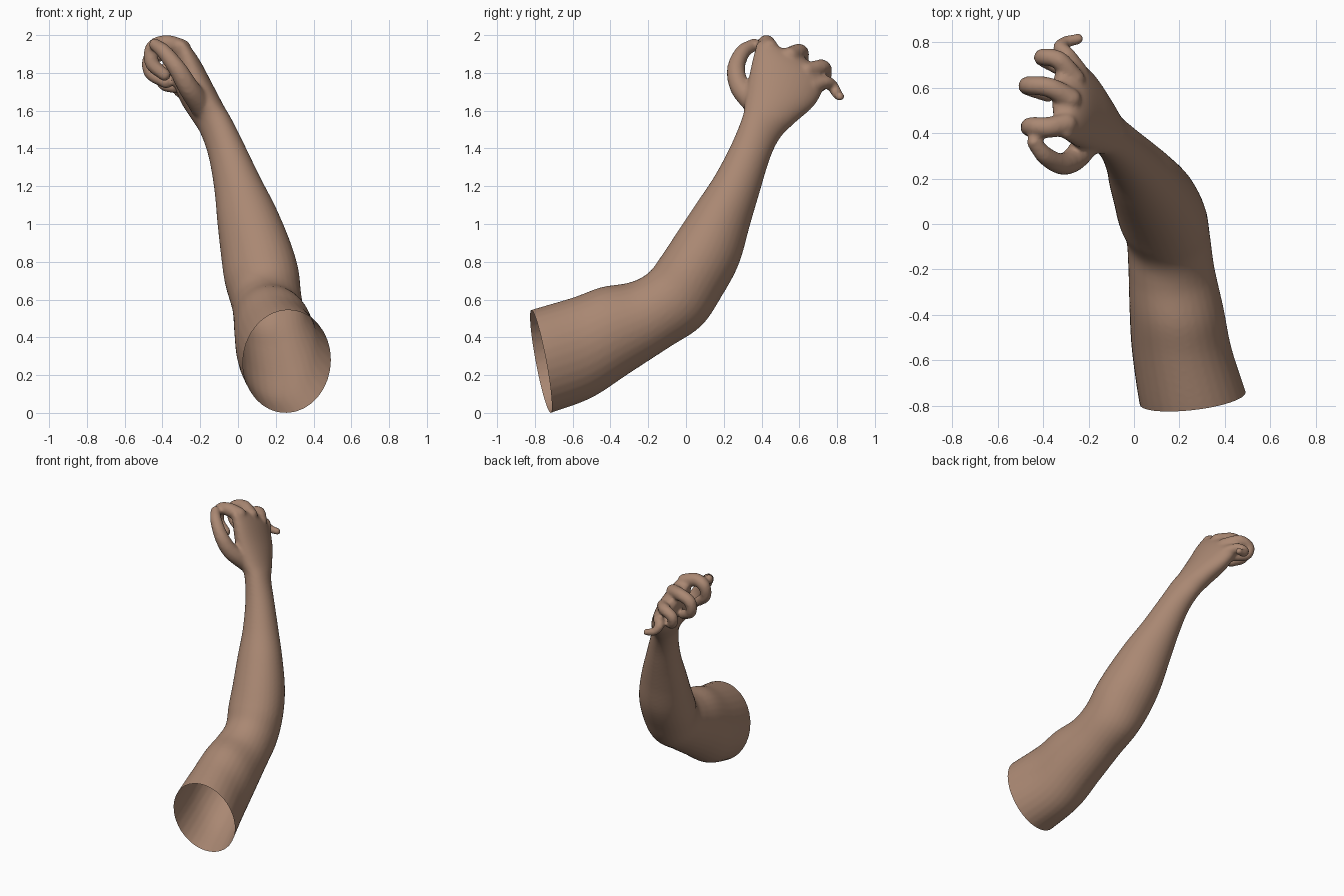
import bpy
import bmesh
import math
from mathutils import Vector, Matrix

cube = bpy.data.objects.get("Cube")
if cube:
    bpy.data.objects.remove(cube, do_unlink=True)

SIDES = 32
STEPS = 6

skin = bpy.data.materials.new("skin")
skin.use_nodes = True
skin.diffuse_color = (0.40, 0.245, 0.17, 1)
skin.node_tree.nodes["Principled BSDF"].inputs["Base Color"].default_value = skin.diffuse_color


def smooth_path(points):
    """Catmull-Rom interpolation through a list of vectors."""
    ends = [points[0] * 2 - points[1]] + points + [points[-1] * 2 - points[-2]]
    result = []
    for p, q, r, s in zip(ends, ends[1:], ends[2:], ends[3:]):
        for i in range(STEPS):
            t = i / STEPS
            result.append(q + (r - p) * t / 2
                          + (p * 2 - q * 5 + r * 4 - s) * t * t / 2
                          + (q * 3 - p - r * 3 + s) * t ** 3 / 2)
    return result + [points[-1]]


def section(left, right, upper, lower):
    """Ellipse from left and right (x, z) and upper and lower (y, z) points."""
    centre = Vector(((left[0] + right[0]) / 2, (upper[0] + lower[0]) / 2,
                     (upper[1] + lower[1]) / 2))
    across = Vector((right[0] - left[0], 0, right[1] - left[1])) / 2
    along = Vector((0, upper[0] - lower[0], upper[1] - lower[1])) / 2
    return centre, across, along


def loft(bm, sections):
    """Closed skin over elliptical sections."""
    tracks = [smooth_path(list(track)) for track in zip(*sections)]
    rings = []
    for centre, across, along in zip(*tracks):
        ring = []
        for i in range(SIDES):
            angle = math.tau * i / SIDES
            ring.append(bm.verts.new(centre + across * math.cos(angle) + along * math.sin(angle)))
        rings.append(ring)
    for first, second in zip(rings, rings[1:]):
        for i in range(SIDES):
            j = (i + 1) % SIDES
            bm.faces.new((first[i], first[j], second[j], second[i]))
    bm.faces.new(rings[0][::-1])
    bm.faces.new(rings[-1])
    bmesh.ops.recalc_face_normals(bm, faces=bm.faces[:])


def digit(bm, points, start, end):
    """Chain of overlapping balls along a bent finger."""
    path = smooth_path([Vector(p) for p in points])
    for i, point in enumerate(path):
        radius = start + (end - start) * i / (len(path) - 1)
        bmesh.ops.create_icosphere(bm, subdivisions=2, radius=radius,
                                   matrix=Matrix.Translation(point))


# Upper arm, elbow, forearm, wrist and palm
sections = [section(*row) for row in (
    ((.02, .27), (.50, .27), (-.82, .545), (-.715, 0)),
    ((-.01, .34), (.43, .34), (-.60, .61), (-.50, .08)),
    ((-.02, .44), (.395, .44), (-.45, .665), (-.30, .21)),
    ((-.025, .51), (.355, .51), (-.30, .69), (-.10, .34)),
    ((-.035, .58), (.335, .62), (-.20, .74), (.08, .46)),
    ((-.07, .69), (.32, .75), (-.13, .83), (.19, .62)),
    ((-.09, .83), (.275, .90), (-.05, .95), (.28, .79)),
    ((-.11, 1.01), (.20, 1.08), (.05, 1.10), (.34, 1.0)),
    ((-.125, 1.18), (.12, 1.24), (.15, 1.25), (.39, 1.17)),
    ((-.155, 1.35), (.035, 1.41), (.24, 1.42), (.445, 1.35)),
    ((-.20, 1.49), (-.03, 1.54), (.30, 1.57), (.50, 1.46)),
    ((-.25, 1.57), (-.07, 1.61), (.31, 1.64), (.58, 1.54)),
    ((-.31, 1.67), (-.13, 1.72), (.33, 1.76), (.68, 1.63)),
    ((-.35, 1.78), (-.20, 1.83), (.36, 1.90), (.73, 1.73)),
    ((-.36, 1.87), (-.26, 1.90), (.39, 1.97), (.72, 1.80)),
    ((-.34, 1.90), (-.31, 1.91), (.48, 1.94), (.66, 1.86)),
)]
first, second = sections[0], sections[1]
overrun = (first[0] + (first[0] - second[0]) * 0.7, first[1], first[2])

bm = bmesh.new()
loft(bm, [overrun] + sections)

# Thumb
digit(bm, ((-.19, .38, 1.62), (-.26, .29, 1.72), (-.32, .265, 1.82),
           (-.39, .30, 1.91), (-.44, .36, 1.95)), .065, .034)
# Index finger
digit(bm, ((-.30, .44, 1.93), (-.38, .425, 1.955), (-.45, .43, 1.93),
           (-.455, .42, 1.85), (-.39, .41, 1.79)), .052, .035)
# Middle finger
digit(bm, ((-.28, .55, 1.89), (-.37, .60, 1.91), (-.46, .61, 1.88),
           (-.46, .60, 1.80), (-.38, .57, 1.75)), .050, .035)
# Ring finger
digit(bm, ((-.26, .64, 1.81), (-.33, .72, 1.83), (-.40, .735, 1.80),
           (-.39, .72, 1.74), (-.32, .68, 1.72)), .046, .032)
# Little finger
digit(bm, ((-.24, .67, 1.73), (-.29, .74, 1.75), (-.325, .775, 1.73),
           (-.30, .80, 1.69), (-.245, .815, 1.675)), .040, .025)

mesh = bpy.data.meshes.new("arm")
bm.to_mesh(mesh)
bm.free()
arm = bpy.data.objects.new("arm", mesh)
bpy.context.collection.objects.link(arm)

# Fuse the fingers into the palm and soften the joins
remesh = arm.modifiers.new("fuse", "REMESH")
remesh.mode = "VOXEL"
remesh.voxel_size = 0.011
soften = arm.modifiers.new("soften", "SMOOTH")
soften.factor = 0.5
soften.iterations = 5
bpy.context.view_layer.update()
evaluated = arm.evaluated_get(bpy.context.evaluated_depsgraph_get())
fused = bpy.data.meshes.new_from_object(evaluated)
arm.modifiers.clear()
arm.data = fused
bpy.data.meshes.remove(mesh)
fused.name = "arm"

# Open the shoulder end along a slanted cut
bm = bmesh.new()
bm.from_mesh(fused)
bmesh.ops.bisect_plane(bm, geom=bm.verts[:] + bm.edges[:] + bm.faces[:],
                       plane_co=first[0], plane_no=(-.12, 1, .19), clear_inner=True)
for face in bm.faces:
    face.smooth = True
    face.material_index = 0
bm.to_mesh(fused)
bm.free()
fused.materials.clear()
fused.materials.append(skin)
